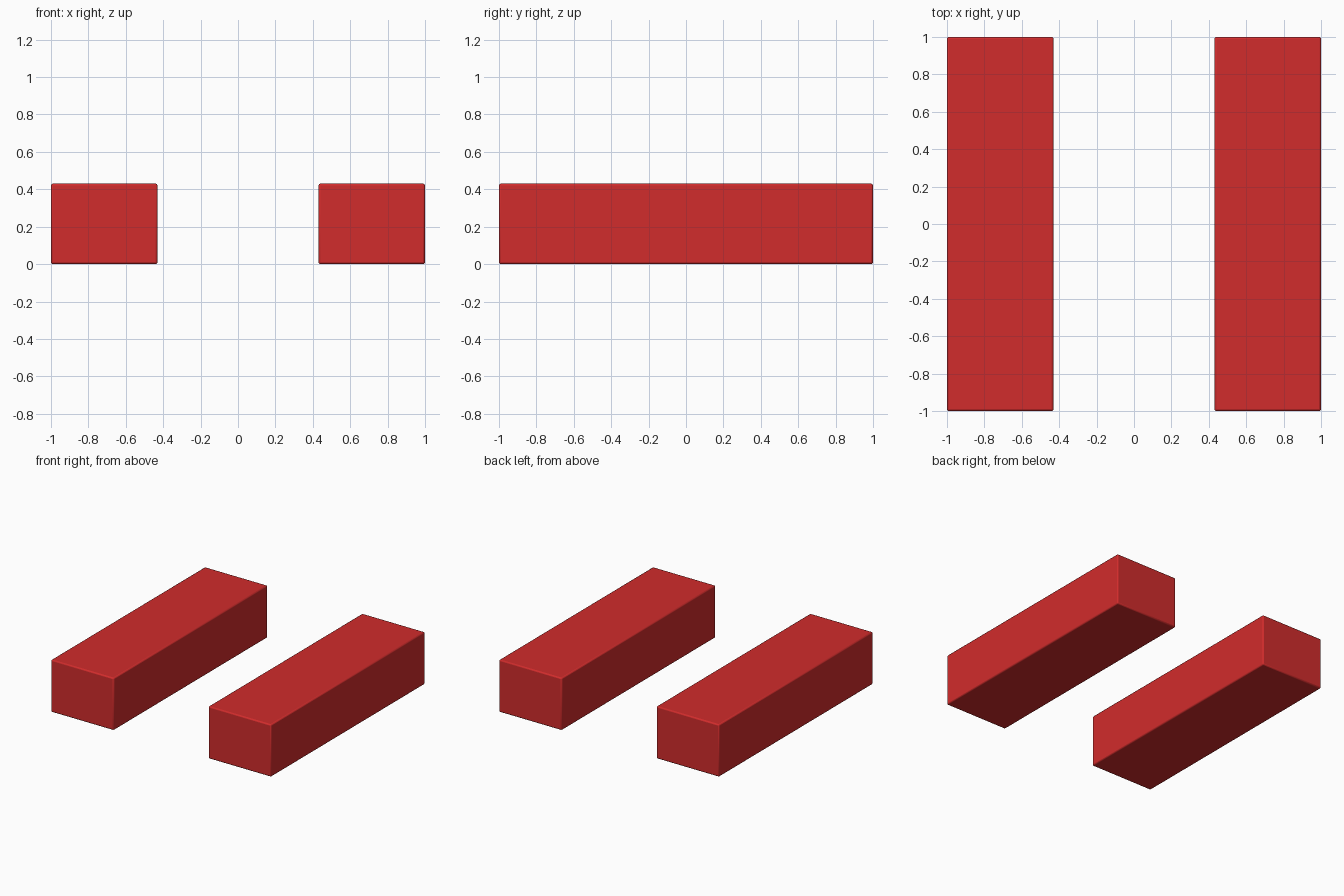
import bpy

if "Cube" in bpy.data.objects:
    bpy.data.objects.remove(bpy.data.objects["Cube"])

WIDTH, LENGTH, HEIGHT = 0.57, 2.0, 0.43

red = bpy.data.materials.new("red")
red.diffuse_color = (0.64, 0.025, 0.025, 1)
red.use_nodes = True
red.node_tree.nodes["Principled BSDF"].inputs["Base Color"].default_value = red.diffuse_color


def make_block(name, side):
    # Long rectangular block with slightly softened edges
    x = side * (1 - WIDTH / 2)
    bpy.ops.mesh.primitive_cube_add(size=1, location=(x, 0, HEIGHT / 2))
    block = bpy.context.object
    block.name = name
    block.scale = (WIDTH, LENGTH, HEIGHT)
    bpy.ops.object.transform_apply(location=False, rotation=False, scale=True)
    block.data.materials.append(red)
    bevel = block.modifiers.new("soft_edges", "BEVEL")
    bevel.width = 0.01
    bevel.segments = 2
    bpy.ops.object.shade_smooth_by_angle()


# Matching pair, left and right
for name, side in (("left_block", -1), ("right_block", 1)):
    make_block(name, side)
